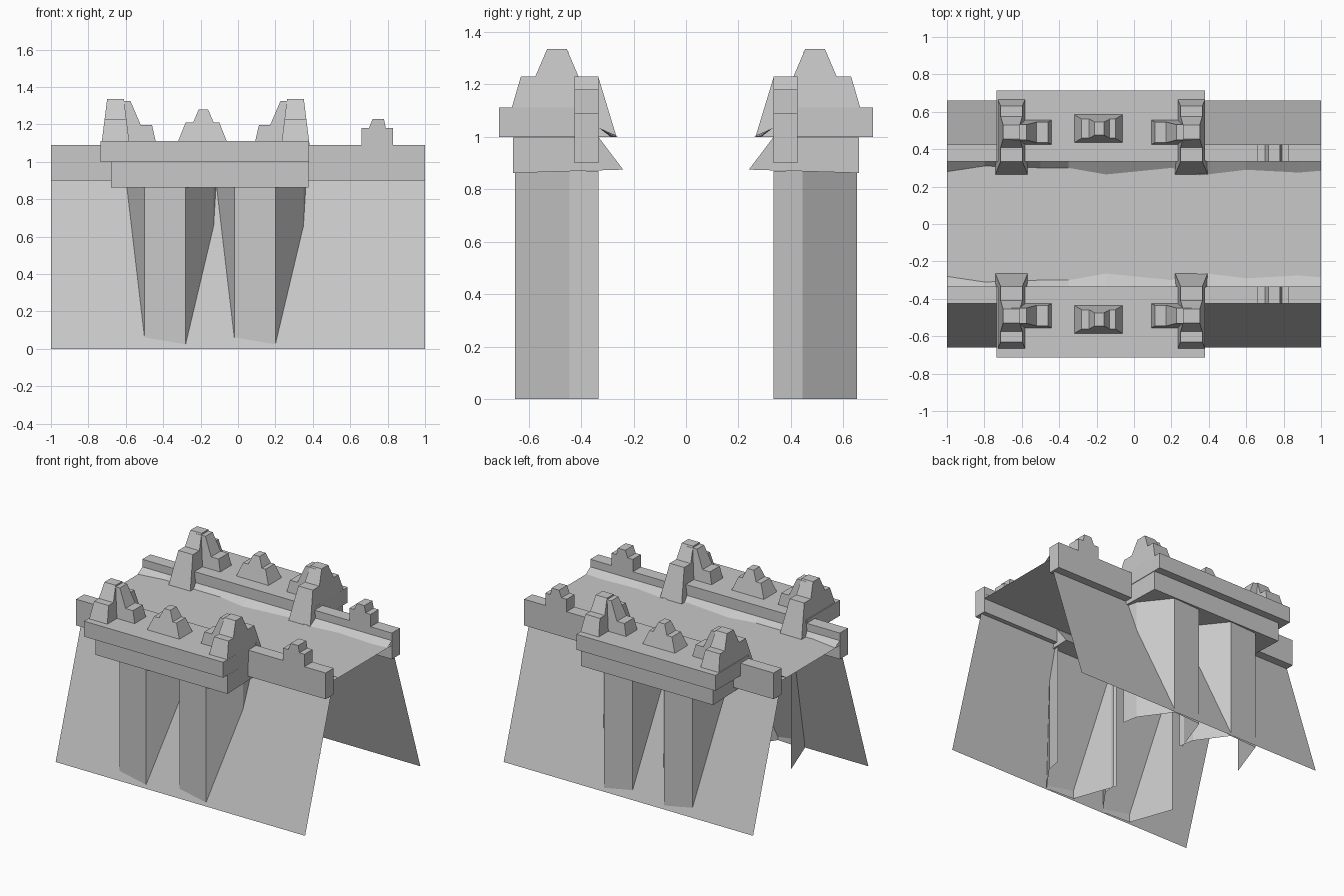
import bpy, bmesh

if "Cube" in bpy.data.objects:
    bpy.data.objects.remove(bpy.data.objects["Cube"])

stone = bpy.data.materials.new("grey_stone")
stone.use_nodes = True
COLOUR = (0.58, 0.58, 0.58, 1)
stone.diffuse_color = COLOUR
stone.node_tree.nodes["Principled BSDF"].inputs["Base Color"].default_value = COLOUR


def make(name, verts, faces, mirror=True, closed=True):
    """Flat-shaded object, repeated on the back side when mirrored."""
    mesh = bpy.data.meshes.new(name)
    mesh.from_pydata(verts, [], faces)
    if closed:
        bm = bmesh.new()
        bm.from_mesh(mesh)
        bmesh.ops.recalc_face_normals(bm, faces=bm.faces)
        bm.to_mesh(mesh)
        bm.free()
    mesh.materials.append(stone)
    obj = bpy.data.objects.new(name, mesh)
    bpy.context.collection.objects.link(obj)
    if mirror:
        mod = obj.modifiers.new("both_sides", "MIRROR")
        mod.use_axis = (False, True, False)
        mod.use_mirror_merge = False
    return obj


def sheet(name, start, end, mirror=True):
    """Open surface between two matching polylines."""
    n = len(start)
    faces = [(i, n + i, n + i + 1, i + 1) for i in range(n - 1)]
    return make(name, start + end, faces, mirror, closed=False)


def solid(name, start, end):
    """Closed prism between two matching outlines."""
    n = len(start)
    sides = [(i, (i + 1) % n, n + (i + 1) % n, n + i) for i in range(n)]
    caps = [tuple(range(n)), tuple(range(n, 2 * n))]
    return make(name, start + end, sides + caps)


def along_x(profile, x):
    return [(x, y, z) for y, z in profile]


def stepped(name, profile, axis, centre, base_half, top_half, base_z, top_z):
    """Stepped outline whose thickness tapers with height."""
    def side(sign):
        points = []
        for u, z in profile:
            t = (z - base_z) / (top_z - base_z)
            v = centre + sign * (base_half + (top_half - base_half) * t)
            points.append((u, v, z) if axis == "x" else (v, u, z))
        return points
    return solid(name, side(-1), side(1))


# Sloping walls and deck, one open shell
shell = [(-0.66, 0), (-0.333, 1.0), (0.333, 1.0), (0.66, 0)]
sheet("walls_and_deck", along_x(shell, -1), along_x(shell, 1), mirror=False)

# Uneven sloping kerb where the deck meets the parapet
kerb = [(-1, 0.28), (-0.8, 0.31), (-0.5, 0.3), (-0.35, 0.3), (-0.15, 0.265),
        (0.2, 0.3), (0.35, 0.26), (0.6, 0.29), (0.88, 0.275), (1, 0.285)]
sheet("deck_kerb", [(x, -y, 1.002) for x, y in kerb],
      [(x, -0.333, 1.035) for x, y in kerb]).data.flip_normals()

# Parapet with a stepped merlon near its left end
parapet = [(-1, 0.9), (1, 0.9), (1, 1.09), (0.83, 1.09), (0.83, 1.18),
           (0.79, 1.18), (0.78, 1.23), (0.72, 1.23), (0.70, 1.18),
           (0.66, 1.18), (0.66, 1.09), (-1, 1.09)]
solid("parapet", [(x, -0.425, z) for x, z in parapet],
      [(x, -0.333, z) for x, z in parapet])

# Two-tier platform projecting from the wall
tier = [(-0.66, 0.862), (-0.24, 0.875), (-0.333, 0.998), (-0.66, 0.998)]
solid("platform_lower_tier", along_x(tier, -0.68), along_x(tier, 0.378))
slab = [(-0.713, 1.0), (-0.333, 1.0), (-0.333, 1.112), (-0.713, 1.112)]
solid("platform_slab", along_x(slab, -0.735), along_x(slab, 0.38))

# Splayed buttresses, open behind
plan = [(-0.61, -0.333), (-0.50, -0.64), (-0.28, -0.652),
        (-0.13, -0.445), (-0.11, -0.333)]
for name, shift in (("right", 0), ("left", 0.48)):
    foot = [(x + shift, y, 0) for x, y in plan]
    top = [(x, y, 0.87) for x, y, _ in foot]
    sheet(name + "_buttress", foot, top).data.flip_normals()
    bm = bmesh.new()
    mesh = bpy.data.objects[name + "_buttress"].data
    bm.from_mesh(mesh)
    # outer face must look forward
    bm.faces.ensure_lookup_table()
    bm.normal_update()
    if bm.faces[1].normal.y > 0:
        bmesh.ops.reverse_faces(bm, faces=bm.faces)
    bm.to_mesh(mesh)
    bm.free()

# Middle battlement
middle = [(-0.32, 1.11), (-0.28, 1.21), (-0.24, 1.21), (-0.21, 1.28),
          (-0.16, 1.28), (-0.13, 1.21), (-0.10, 1.21), (-0.06, 1.11)]
stepped("middle_battlement", middle, "x", -0.51, 0.075, 0.035, 1.11, 1.28)

# Corner battlements: a long piece reaching down to the deck, and a side arm
long_piece = [(-0.665, 1.11), (-0.63, 1.23), (-0.575, 1.23), (-0.53, 1.335),
              (-0.455, 1.335), (-0.41, 1.23), (-0.335, 1.23), (-0.265, 1.0),
              (-0.34, 1.0), (-0.34, 1.11)]
arm = [(0, 1.11), (0, 1.325), (0.08, 1.325), (0.135, 1.197),
       (0.195, 1.197), (0.215, 1.11)]
for name, centre, sign in (("right", -0.655, 1), ("left", 0.307, -1)):
    stepped(name + "_corner_battlement", long_piece, "y", centre,
            0.073, 0.045, 1.11, 1.335)
    stepped(name + "_battlement_arm", [(centre + sign * u, z) for u, z in arm],
            "x", -0.49, 0.065, 0.04, 1.11, 1.335)
